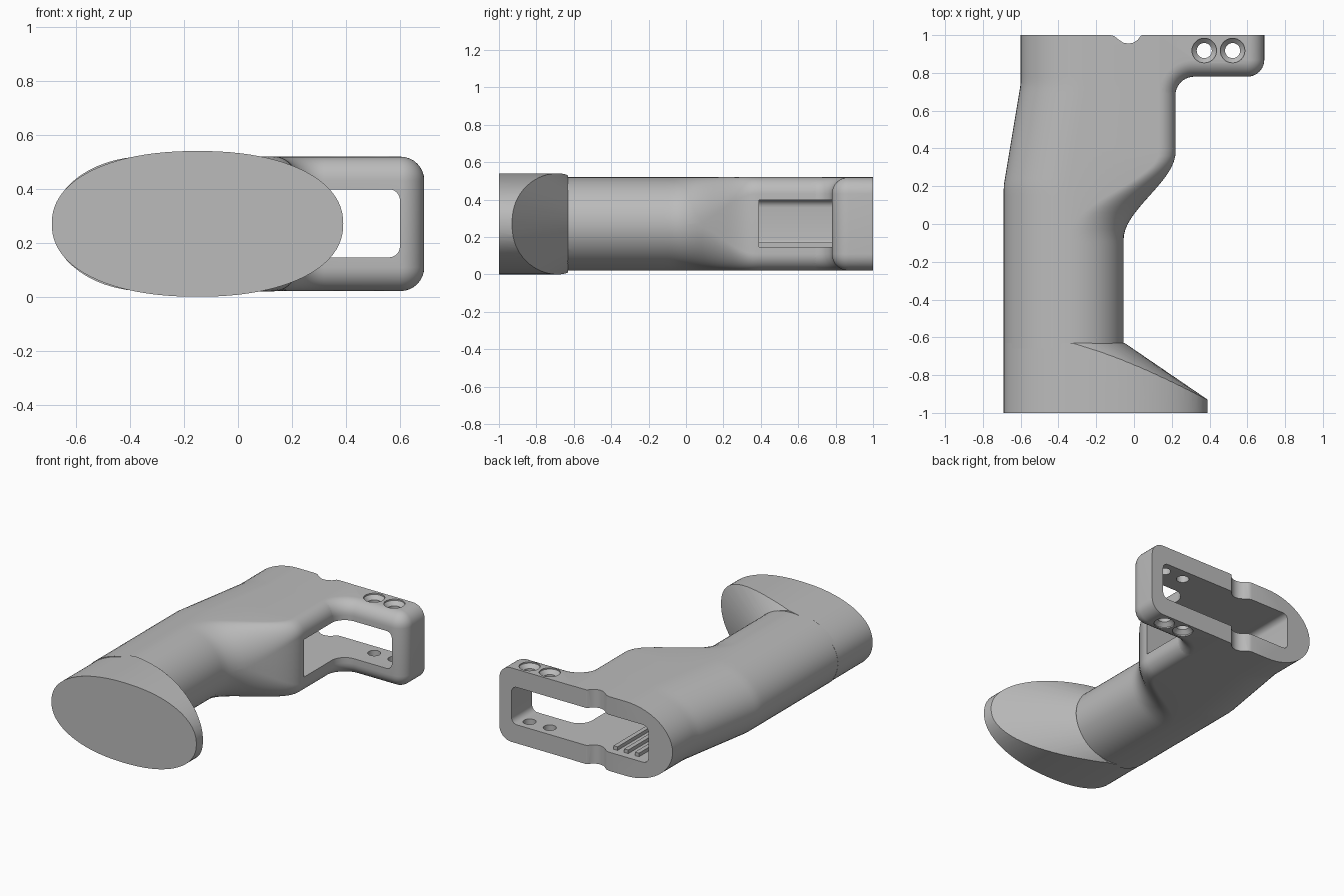
import bpy, bmesh, math
from math import cos, sin, pi

cube = bpy.data.objects.get("Cube")
if cube:
    bpy.data.objects.remove(cube, do_unlink=True)

ZC = 0.27   # height of the centre plane

grey = bpy.data.materials.new("plain_grey")
grey.use_nodes = True
grey.diffuse_color = (0.5, 0.5, 0.5, 1)
grey.node_tree.nodes["Principled BSDF"].inputs["Base Color"].default_value = (0.5, 0.5, 0.5, 1)


def smoothstep(a, b, v):
    t = min(1, max(0, (v - a) / (b - a)))
    return t * t * (3 - 2 * t)


def loft(name, rings):
    """Skin a list of equal-length rings and cap both ends."""
    bm = bmesh.new()
    loops = [[bm.verts.new(p) for p in ring] for ring in rings]
    n = len(loops[0])
    for a, b in zip(loops, loops[1:]):
        for i in range(n):
            j = (i + 1) % n
            bm.faces.new((a[i], a[j], b[j], b[i]))
    bm.faces.new(loops[0])
    bm.faces.new(loops[-1])
    bmesh.ops.remove_doubles(bm, verts=bm.verts, dist=0.0001)
    bmesh.ops.dissolve_degenerate(bm, edges=bm.edges, dist=0.0001)
    bmesh.ops.recalc_face_normals(bm, faces=bm.faces)
    mesh = bpy.data.meshes.new(name)
    bm.to_mesh(mesh)
    bm.free()
    mesh.materials.append(grey)
    obj = bpy.data.objects.new(name, mesh)
    bpy.context.collection.objects.link(obj)
    return obj


def section(y, xl, xr, h, left, right, power=2, zc=ZC, steps=14):
    """Rounded cross-section at y; left and right are (x, z) corner radii."""
    pts = []
    for q in range(4):
        rx, rz = right if q in (0, 3) else left
        sx, sz = (1 if q in (0, 3) else -1), (1 if q < 2 else -1)
        cx = xr - rx if sx > 0 else xl + rx
        for i in range(steps + 1):
            a = (q + i / steps) * pi / 2
            c, s = max(0, abs(cos(a))), max(0, abs(sin(a)))
            pts.append((cx + sx * rx * c ** (2 / power), y,
                        zc + sz * (h - rz + rz * s ** (2 / power))))
    return pts


def box(name, x0, x1, y0, y1, z0, z1):
    return loft(name, [[(x0, y0, z), (x1, y0, z), (x1, y1, z), (x0, y1, z)] for z in (z0, z1)])


def combine(target, other, operation):
    mod = target.modifiers.new("combine", "BOOLEAN")
    mod.operation = operation
    mod.solver = "EXACT"
    mod.object = other
    bpy.context.view_layer.objects.active = target
    bpy.ops.object.modifier_apply(modifier=mod.name)
    bpy.data.objects.remove(other, do_unlink=True)


# Grip body: oval handle that swells into a squarer upper housing
rings = []
for i in range(58):
    y = -0.66 + i * 0.03
    xl = -0.69 + 0.09 * min(1, max(0, (y - 0.2) / 0.54))
    xr = -0.055 + 0.275 * smoothstep(-0.08, 0.38, y)
    k = smoothstep(0.02, 0.37, y)
    rings.append(section(y, xl, xr, 0.25, (0.35, 0.25), (0.28 - 0.19 * k, 0.25 - 0.16 * k)))
grip = loft("grip", rings)

# Flared oval foot, trimmed by a tapering cone
foot = loft("foot", [section(y, -0.69, 0.39, 0.27, (0.54, 0.27), (0.54, 0.27), 2.2, steps=24)
                     for y in (-1, -0.63)])
trim = loft("trim", [section(y, -1.3, xr, h, (0.1, 0.1), (0.37, h), steps=24)
                     for y, xr, h in ((-1.08, 0.61, 0.62), (-0.60, -0.094, 0.245))])
combine(foot, trim, "INTERSECT")
combine(grip, foot, "UNION")


# Front bracket: swept outline with rounded upper and lower edges
def bracket_outline(d, z):
    pts = [(-0.1, 1.05), (-0.1, 0.45), (0.219 - d, 0.45)]
    for i in range(11):
        a = pi - i * pi / 20
        pts.append((0.319 + (0.1 + d) * cos(a), 0.68 + (0.1 + d) * sin(a)))
    for i in range(11):
        a = -pi / 2 + i * pi / 20
        pts.append((0.6 + (0.09 - d) * cos(a), 0.87 + (0.09 - d) * sin(a)))
    pts.append((0.69 - d, 1.05))
    return [(x, y, z) for x, y in pts]


R = 0.088
quarter = [i * pi / 16 for i in range(9)]
layers = [(R * (1 - cos(a)), 0.249 - R + R * sin(a)) for a in quarter]
bracket = loft("bracket", [bracket_outline(d, ZC - h) for d, h in reversed(layers)]
               + [bracket_outline(d, ZC + h) for d, h in layers])
combine(grip, bracket, "UNION")

# Trim the open end flat and hollow out the housing
combine(grip, box("end_trim", -1, 1, 1, 1.3, -0.2, 0.8), "DIFFERENCE")
combine(grip, loft("cavity", [section(y, -0.42, 0.6, 0.126, (0.04, 0.04), (0.04, 0.04), zc=0.272, steps=6)
                              for y in (0.39, 1.2)]), "DIFFERENCE")

# Scooped notch through both walls at the open end
scoop = [(-0.13, 1.1), (-0.13, 1.001), (-0.105, 0.995), (-0.08, 0.975), (-0.057, 0.96), (-0.03, 0.955),
         (-0.003, 0.96), (0.02, 0.975), (0.035, 0.995), (0.045, 1.001), (0.045, 1.1)]
combine(grip, loft("notch", [[(x, y, z) for x, y in scoop] for z in (-0.1, 0.7)]), "DIFFERENCE")

# Countersunk screw holes through both arms of the bracket
profile = [(0.065, -0.1), (0.065, 0.03), (0.04, 0.055), (0.04, 0.485), (0.065, 0.51), (0.065, 0.7)]
for hx in (0.372, 0.522):
    hole = loft("screw_hole", [[(hx + r * cos(i * pi / 16), 0.918 + r * sin(i * pi / 16), z)
                                for i in range(32)] for r, z in profile])
    combine(grip, hole, "DIFFERENCE")

# Bolt bore in the back of the cavity
combine(grip, loft("bore", [section(y, -0.33, -0.25, 0.04, (0.04, 0.04), (0.04, 0.04), steps=6)
                            for y in (0.1, 0.5)]), "DIFFERENCE")

# Guide rails along the cavity floor
for x in (-0.3, -0.22, -0.14):
    combine(grip, box("rail", x - 0.015, x + 0.015, 0.37, 0.95, 0.12, 0.17), "UNION")

bpy.ops.object.select_all(action="DESELECT")
grip.select_set(True)
bpy.context.view_layer.objects.active = grip
bpy.ops.object.shade_smooth_by_angle(angle=math.radians(28))
